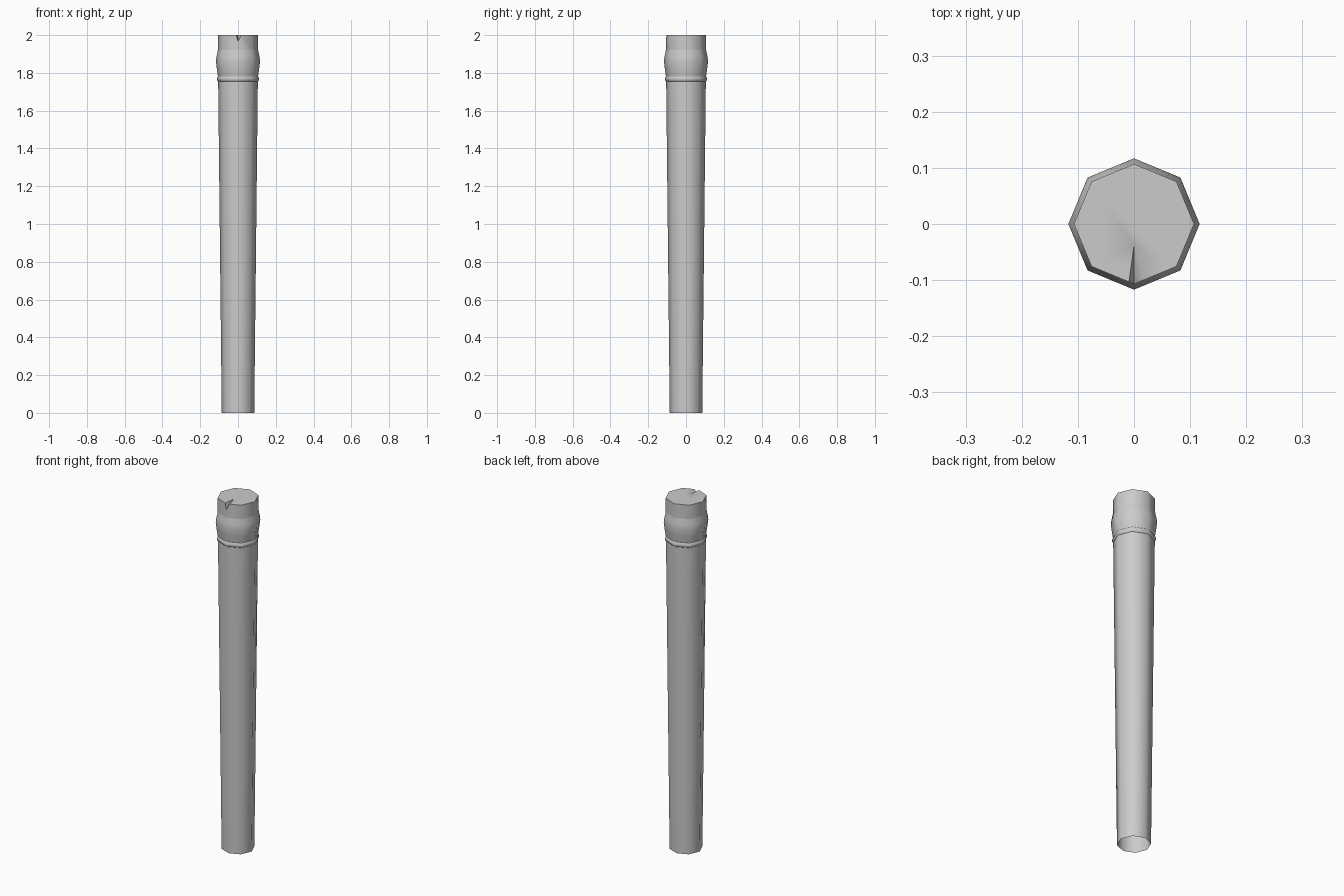
import bpy, bmesh
from math import cos, sin, tau, radians

cube = bpy.data.objects.get("Cube")
if cube:
    bpy.data.objects.remove(cube)

SIDES = 8
FRONT = 6  # corner that points to -y

stone = bpy.data.materials.new("grey_stone")
stone.use_nodes = True
COLOUR = (0.6, 0.6, 0.6, 1)
stone.diffuse_color = COLOUR
stone.node_tree.nodes["Principled BSDF"].inputs["Base Color"].default_value = COLOUR


def add_ring(bm, r, z):
    return [bm.verts.new((r * cos(tau * i / SIDES), r * sin(tau * i / SIDES), z))
            for i in range(SIDES)]


def finish(name, bm):
    mesh = bpy.data.meshes.new(name)
    bm.to_mesh(mesh)
    bm.free()
    mesh.materials.append(stone)
    obj = bpy.data.objects.new(name, mesh)
    bpy.context.collection.objects.link(obj)
    bpy.ops.object.select_all(action='DESELECT')
    obj.select_set(True)
    bpy.context.view_layer.objects.active = obj
    bpy.ops.object.shade_smooth_by_angle(angle=radians(65))


def turned(name, profile):
    """Eight-sided open surface from (radius, height) pairs."""
    bm = bmesh.new()
    rings = [add_ring(bm, r, z) for r, z in profile]
    for low, high in zip(rings, rings[1:]):
        for i in range(SIDES):
            j = (i + 1) % SIDES
            bm.faces.new((low[i], low[j], high[j], high[i]))
    finish(name, bm)


# Tapered shaft, open underneath
turned("shaft", [(0.086, 0), (0.105, 1.755)])

# Narrow moulding and swelling capital
turned("moulding", [(0.105, 1.755), (0.111, 1.762), (0.111, 1.772), (0.106, 1.782)])
turned("capital", [(0.106, 1.782), (0.111, 1.815), (0.117, 1.86),
                   (0.114, 1.885), (0.107, 1.92)])

# Neck with flat top and a chipped front corner
bm = bmesh.new()
low, top = add_ring(bm, 0.107, 1.92), add_ring(bm, 0.107, 2)
chip_left, chip_tip, chip_right = [
    bm.verts.new(p) for p in ((-0.009, -0.1033, 2), (0, -0.038, 2), (0.017, -0.1, 2))]
chip_base = top[FRONT]
chip_base.co.z = 1.965
for i in range(SIDES):
    j = (i + 1) % SIDES
    side = [low[i], low[j], top[j], top[i]]
    if j == FRONT:
        side.insert(3, chip_left)
    elif i == FRONT:
        side.insert(3, chip_right)
    bm.faces.new(side)
bm.faces.new(top[:FRONT] + [chip_left, chip_tip, chip_right] + top[FRONT + 1:])
bm.faces.new((chip_left, chip_base, chip_tip))
bm.faces.new((chip_tip, chip_base, chip_right))
finish("neck", bm)
